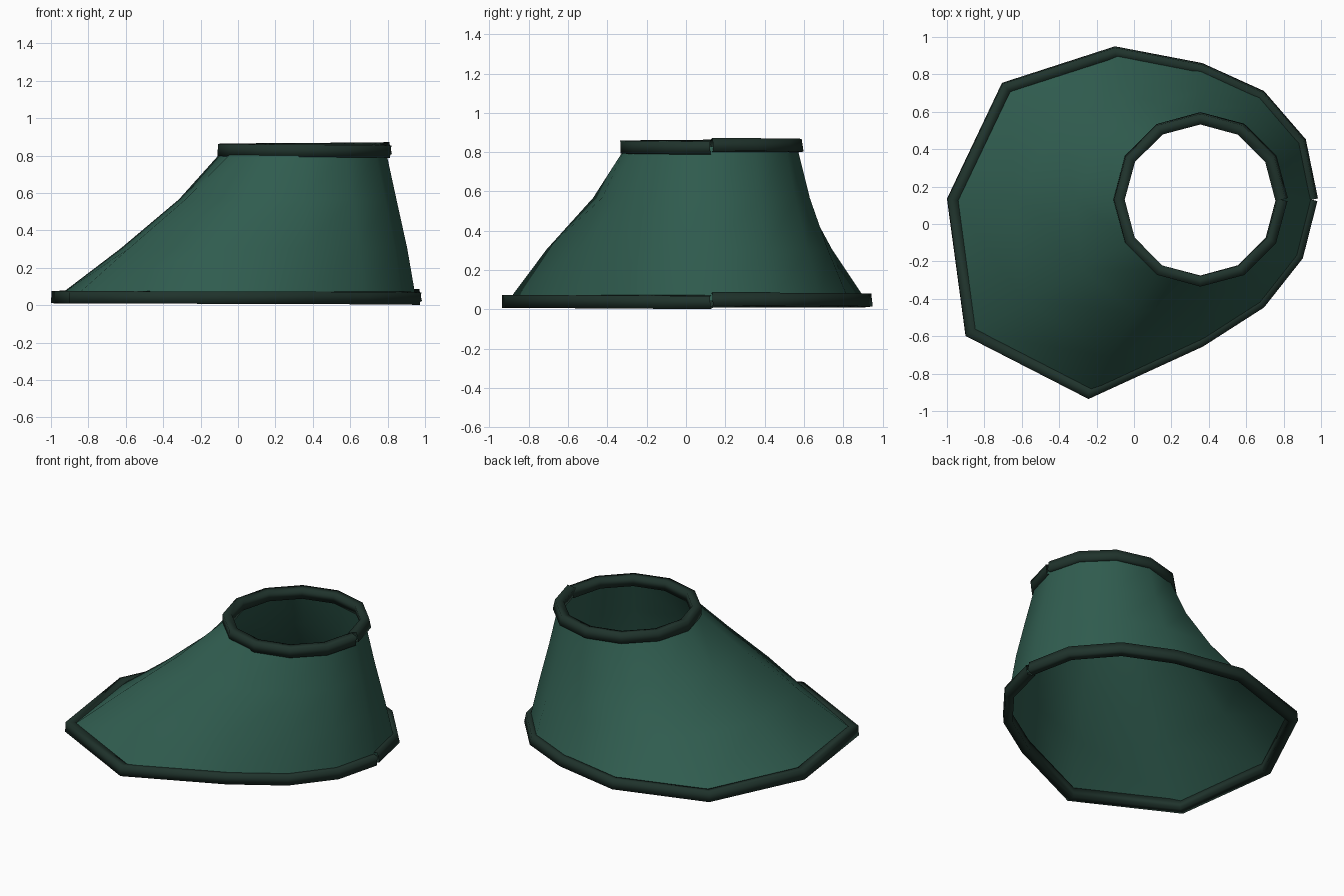
import bpy, bmesh
from math import sin, cos, radians
from mathutils import Vector

cube = bpy.data.objects.get("Cube")
if cube:
    bpy.data.objects.remove(cube, do_unlink=True)

CX, CY = 0.355, 0.13
Z_LOW, Z_HIGH = 0.043, 0.829
SIDES = 12
TOP_R = 0.435
# Distance of the base outline from the opening's axis, every 30 degrees
BASE_R = [0.595, 0.615, 0.64, 0.70, 0.91, 1.20, 1.325, 1.42, 1.195, 0.76, 0.64, 0.60]


def material(name, color):
    m = bpy.data.materials.new(name)
    m.use_nodes = True
    m.diffuse_color = color
    bsdf = m.node_tree.nodes["Principled BSDF"]
    bsdf.inputs["Base Color"].default_value = color
    bsdf.inputs["Roughness"].default_value = 0.8
    return m


def finish(bm, name, mat):
    me = bpy.data.meshes.new(name)
    bm.to_mesh(me)
    bm.free()
    me.materials.append(mat)
    for p in me.polygons:
        p.use_smooth = True
    ob = bpy.data.objects.new(name, me)
    bpy.context.collection.objects.link(ob)


def polar(i, r, z):
    a = radians(360 / SIDES * i)
    return Vector((CX + r * cos(a), CY + r * sin(a), z))


def loft(bm, rings, closed):
    n = len(rings[0])
    for low, high in zip(rings, rings[1:]):
        for i in range(n if closed else n - 1):
            j = (i + 1) % n
            bm.faces.new((low[i], low[j], high[j], high[i]))


green = material("fabric green", (0.030, 0.110, 0.080, 1))
dark = material("dark green trim", (0.014, 0.033, 0.025, 1))

# Skirt: open shell from the irregular base up to the round opening
bm = bmesh.new()
rings = []
for mean, swing, height in ((0, 0, 0), (0.335, 0.09, 1 / 3), (0.69, 0.08, 2 / 3), (1, 0, 1)):
    ring = []
    for i, r in enumerate(BASE_R):
        f = mean + swing * cos(radians(30 * i - 125))
        ring.append(bm.verts.new(polar(i, r + (TOP_R - r) * f, Z_LOW + (Z_HIGH - Z_LOW) * height)))
    rings.append(ring)
loft(bm, rings, True)
finish(bm, "skirt", green)


# Trims: square piping with mitred corners, slight twist and an open seam
def piping(name, radii, z, half_w=0.0275, half_h=0.033):
    bm = bmesh.new()
    path = [polar(i, radii[i % SIDES], z) for i in range(SIDES + 1)]
    dirs = [(b - a).normalized() for a, b in zip(path, path[1:])]
    sections = []
    for i, p in enumerate(path):
        d0, d1 = dirs[max(i - 1, 0)], dirs[min(i, SIDES - 1)]
        t = (d0 + d1).normalized()
        out = Vector((t.y, -t.x, 0)) / t.dot(d1)
        u = i / SIDES
        roll = radians(13 - 20 * u)
        lift = 0.005 - 0.010 * u
        section = []
        for sx, sz in ((-1, -1), (1, -1), (1, 1), (-1, 1)):
            x, h = sx * half_w, sz * half_h
            co = p + out * (x * cos(roll) - h * sin(roll))
            co.z += x * sin(roll) + h * cos(roll) + lift
            section.append(bm.verts.new(co))
        sections.append(section)
    loft(bm, sections, True)
    bmesh.ops.recalc_face_normals(bm, faces=bm.faces)
    finish(bm, name, dark)


piping("base_trim", BASE_R, Z_LOW)
piping("opening_trim", [TOP_R] * SIDES, Z_HIGH)
